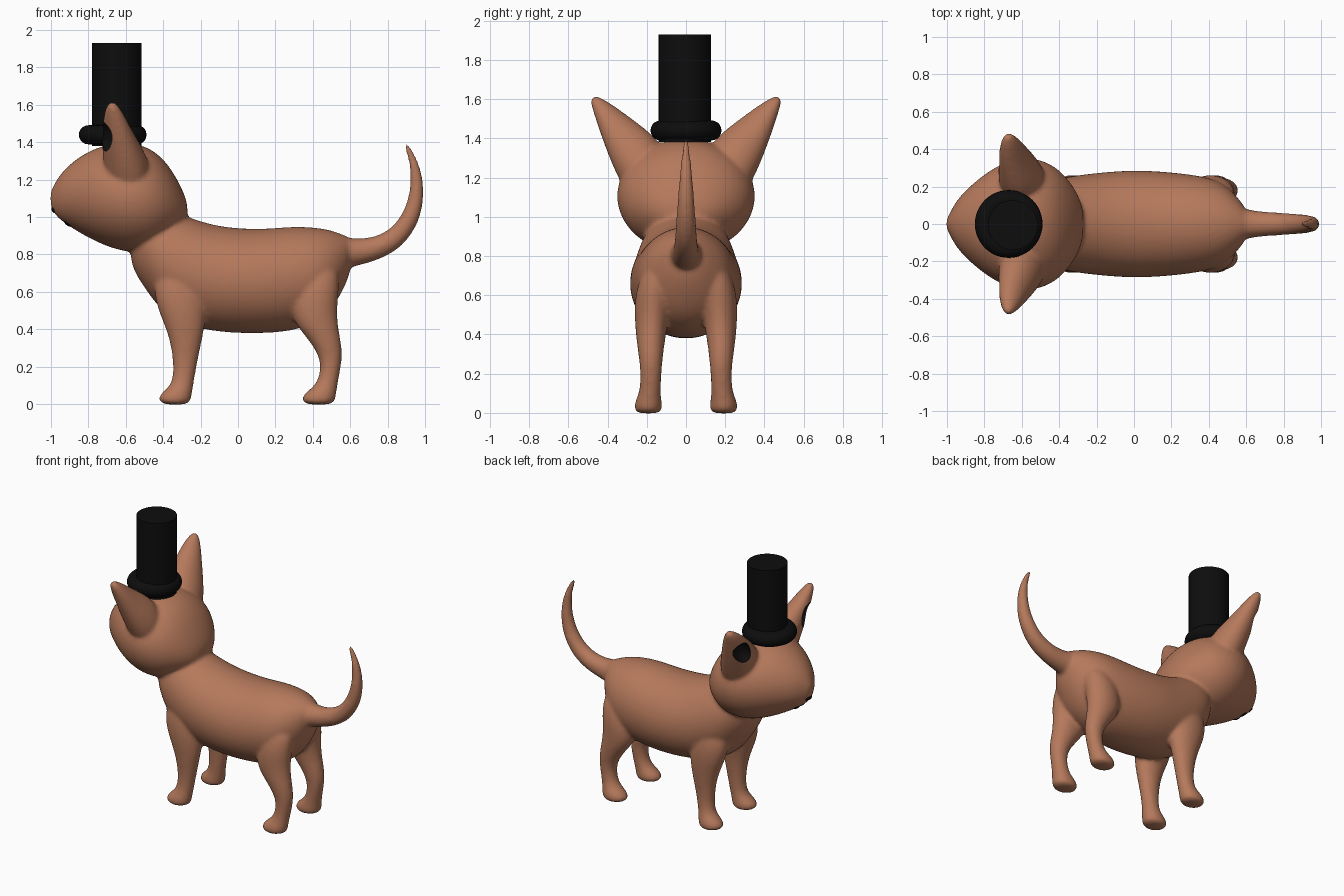
import bpy, bmesh, math
from mathutils import Vector, Matrix

if "Cube" in bpy.data.objects:
    bpy.data.objects.remove(bpy.data.objects["Cube"])


def material(name, rgb):
    m = bpy.data.materials.new(name)
    m.diffuse_color = (*rgb, 1)
    m.use_nodes = True
    m.node_tree.nodes["Principled BSDF"].inputs["Base Color"].default_value = m.diffuse_color
    return m


BROWN = material("brown_fur", (0.46, 0.19, 0.105))
BLACK = material("black", (0.004, 0.004, 0.004))


def new_object(name, bm, mats):
    me = bpy.data.meshes.new(name)
    bm.to_mesh(me)
    bm.free()
    ob = bpy.data.objects.new(name, me)
    bpy.context.collection.objects.link(ob)
    for m in mats:
        me.materials.append(m)
    return ob


def select(ob):
    bpy.ops.object.select_all(action='DESELECT')
    ob.select_set(True)
    bpy.context.view_layer.objects.active = ob


def smooth(ob, deg):
    select(ob)
    bpy.ops.object.shade_smooth_by_angle(angle=math.radians(deg))


def loft(bm, rings, n=16):
    """Closed skin over elliptical rings given as (centre, half axis U, half axis V)."""
    rows = []
    for c, u, v in rings:
        c, u, v = Vector(c), Vector(u), Vector(v)
        rows.append([bm.verts.new(c + u * math.cos(a) + v * math.sin(a))
                     for a in (2 * math.pi * i / n for i in range(n))])
    faces = [bm.faces.new(rows[0]), bm.faces.new(rows[-1])]
    for r, s in zip(rows, rows[1:]):
        faces += [bm.faces.new((r[i], r[(i + 1) % n], s[(i + 1) % n], s[i])) for i in range(n)]
    bmesh.ops.recalc_face_normals(bm, faces=faces)


def along_x(stations):
    """Stations (x, z bottom, z top, half width)."""
    return [((x, 0, (a + b) / 2), (0, w, 0), (0, 0, (b - a) / 2)) for x, a, b, w in stations]


def along_z(stations, side):
    """Stations (z, x0, x1, y0, y1)."""
    return [(((a + b) / 2, side * (c + d) / 2, z), ((b - a) / 2, 0, 0), (0, (d - c) / 2, 0))
            for z, a, b, c, d in stations]


skin = bmesh.new()

# torso
loft(skin, along_x([
    (-.58, .74, .95, .10), (-.50, .62, 1.05, .20), (-.42, .50, 1.06, .245),
    (-.30, .42, 1.02, .268), (-.15, .385, .965, .285), (0, .372, .945, .295),
    (.15, .372, .942, .288), (.30, .385, .958, .272), (.42, .43, .95, .25),
    (.50, .50, .935, .205), (.56, .60, .91, .14), (.61, .72, .89, .07)]))

# head
loft(skin, along_x([
    (-1.004, 1.07, 1.13, .02), (-.99, 1.025, 1.165, .05), (-.95, .98, 1.235, .13),
    (-.88, .932, 1.305, .205), (-.78, .872, 1.37, .29), (-.66, .82, 1.405, .355),
    (-.55, .80, 1.405, .365), (-.45, .82, 1.365, .335), (-.37, .87, 1.285, .27),
    (-.30, .93, 1.16, .17), (-.268, .98, 1.07, .07)]))

# legs and ears on both sides
FRONT_LEG = [
    (-.004, -.405, -.265, .13, .255), (.02, -.428, -.25, .118, .267), (.05, -.422, -.245, .12, .264),
    (.08, -.385, -.24, .126, .25), (.12, -.352, -.235, .128, .237), (.20, -.347, -.22, .124, .232),
    (.30, -.357, -.20, .116, .242), (.40, -.385, -.178, .104, .254), (.50, -.43, -.165, .085, .265),
    (.62, -.46, -.17, .08, .262), (.75, -.42, -.22, .08, .22)]
BACK_LEG = [
    (-.004, .36, .505, .13, .255), (.02, .338, .522, .118, .267), (.05, .345, .527, .12, .264),
    (.08, .385, .53, .126, .25), (.12, .425, .537, .128, .237), (.20, .442, .552, .124, .234),
    (.27, .425, .56, .118, .24), (.35, .37, .55, .108, .252), (.43, .30, .535, .095, .26),
    (.52, .28, .532, .08, .265), (.62, .30, .545, .07, .26), (.76, .36, .54, .06, .21)]
EAR = [  # centre, width axis
    ((-.59, .20, 1.23), (-.02, -.10, .12), .13), ((-.605, .27, 1.325), (-.025, -.09, .107), .12),
    ((-.64, .357, 1.442), (-.025, -.062, .075), .085), ((-.66, .425, 1.54), (-.015, -.037, .043), .057),
    ((-.67, .465, 1.592), (-.005, -.020, .022), .033), ((-.672, .478, 1.612), (0, -.01, .01), .015)]
for s in (-1, 1):
    loft(skin, along_z(FRONT_LEG, s))
    loft(skin, along_z(BACK_LEG, s))
    loft(skin, [((c[0], s * c[1], c[2]), (t, 0, 0), (v[0], s * v[1], v[2])) for c, v, t in EAR])

# tail
TAIL = [(.48, .80, .10), (.58, .81, .085), (.66, .815, .07), (.755, .837, .063), (.84, .885, .058),
        (.90, .955, .053), (.94, 1.04, .047), (.958, 1.14, .039), (.953, 1.24, .031),
        (.93, 1.32, .022), (.905, 1.375, .015), (.895, 1.395, .010)]
rings = []
for i, (x, z, r) in enumerate(TAIL):
    p, q = TAIL[max(i - 1, 0)], TAIL[min(i + 1, len(TAIL) - 1)]
    t = Vector((q[0] - p[0], 0, q[1] - p[1])).normalized()
    rings.append(((x, 0, z), (0, r, 0), Vector((-t.z, 0, t.x)) * r))
loft(skin, rings)

# blend everything into one skin
body = new_object("cat_body", skin, [BROWN, BLACK])
body.modifiers.new("round", 'SUBSURF').levels = 2
rm = body.modifiers.new("merge", 'REMESH')
rm.mode = 'VOXEL'
rm.voxel_size = 0.012
sm = body.modifiers.new("blend", 'SMOOTH')
sm.factor = 0.5
sm.iterations = 10

# black hollows of the ears, facing forward and outward
cutters = []
for s in (-1, 1):
    n = Vector((-.93, .36 * s, 0)).normalized()
    w = Vector((-.1, .62 * s, .78))
    w = (w - n * w.dot(n)).normalized()
    v = n.cross(w)
    rot = Matrix((n, w, v)).transposed().to_4x4()
    bm = bmesh.new()
    bmesh.ops.create_uvsphere(bm, u_segments=32, v_segments=16, radius=1,
                              matrix=Matrix.Translation((-.70, .362 * s, 1.435)) @ rot
                              @ Matrix.Diagonal((.06, .092, .062, 1)))
    bmesh.ops.recalc_face_normals(bm, faces=bm.faces)
    for f in bm.faces:
        f.material_index = 1
    cut = new_object("ear_hollow_cutter", bm, [BROWN, BLACK])
    cut.hide_render = True
    cutters.append(cut)
    bo = body.modifiers.new("hollow", 'BOOLEAN')
    bo.operation = 'DIFFERENCE'
    bo.solver = 'EXACT'
    bo.object = cut
select(body)
bpy.ops.object.convert(target='MESH')
for cut in cutters:
    bpy.data.objects.remove(cut)
smooth(body, 50)


# nose and mouth marks
def blob(name, loc, size, tilt=0):
    bm = bmesh.new()
    bmesh.ops.create_uvsphere(bm, u_segments=20, v_segments=12, radius=1,
                              matrix=Matrix.Translation(loc) @ Matrix.Rotation(tilt, 4, 'Y')
                              @ Matrix.Diagonal((*size, 1)))
    smooth(new_object(name, bm, [BLACK]), 60)


blob("nose", (-.985, 0, 1.04), (.012, .035, .018), math.radians(-15))
for s in (-1, 1):
    blob("mouth", (-.908, .028 * s, .966), (.026, .03, .012), math.radians(35))

# hat crown
bm = bmesh.new()
bmesh.ops.create_cone(bm, cap_ends=True, segments=48, radius1=.133, radius2=.133, depth=.55,
                      matrix=Matrix.Translation((-.648, -.006, 1.655)))
smooth(new_object("hat_crown", bm, [BLACK]), 40)

# hat brim
bpy.ops.mesh.primitive_torus_add(location=(-.67, 0, 1.44), major_radius=.13, minor_radius=.051,
                                 major_segments=48, minor_segments=20)
brim = bpy.context.object
brim.name = "hat_brim"
brim.data.materials.append(BLACK)
smooth(brim, 60)
